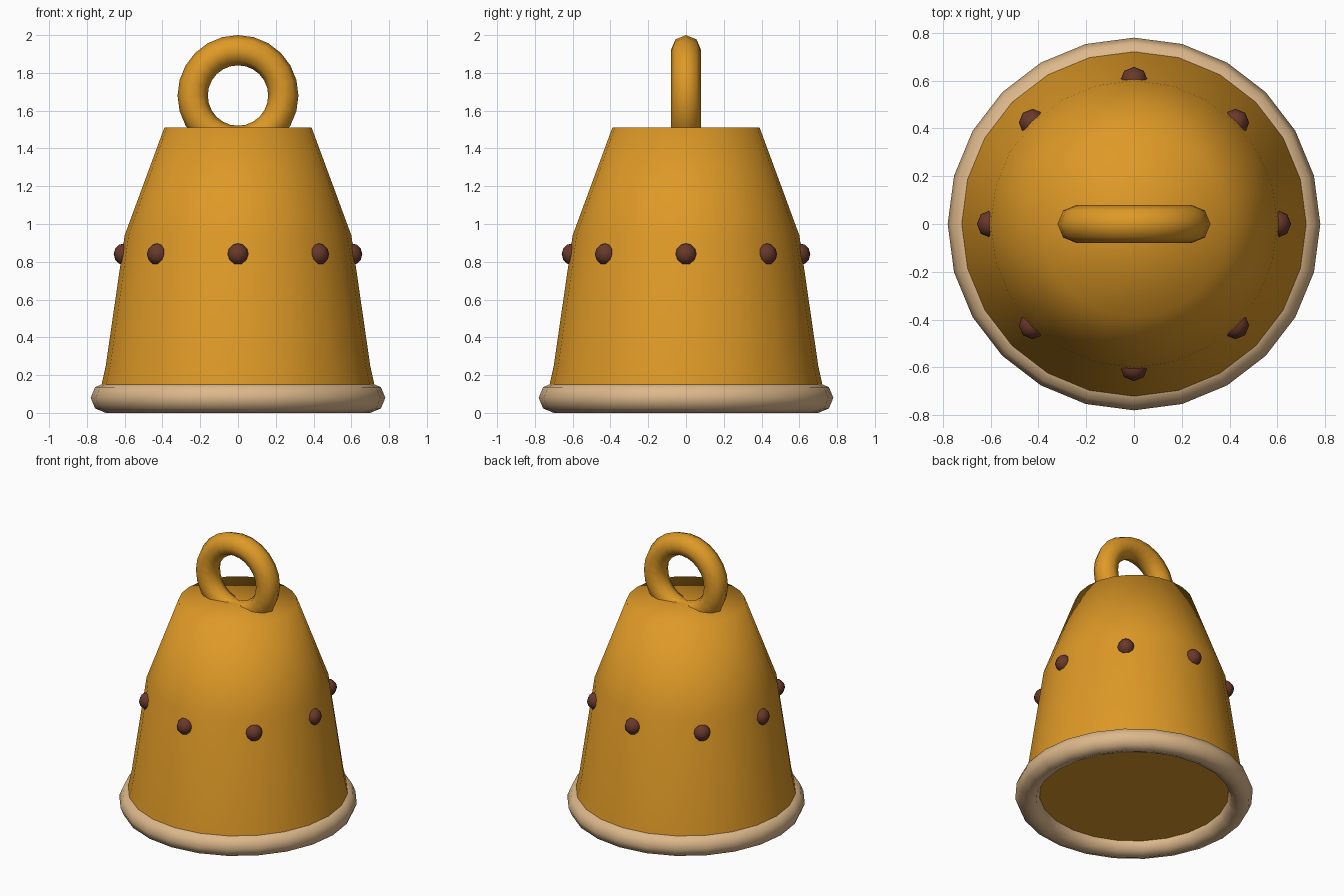
import bpy, bmesh, math

if "Cube" in bpy.data.objects:
    bpy.data.objects.remove(bpy.data.objects["Cube"])


def material(name, rgb):
    m = bpy.data.materials.new(name)
    m.diffuse_color = (*rgb, 1)
    m.use_nodes = True
    m.node_tree.nodes["Principled BSDF"].inputs["Base Color"].default_value = m.diffuse_color
    return m


gold = material("golden orange", (0.73, 0.32, 0.02))
tan = material("tan", (0.72, 0.48, 0.26))
brown = material("dark brown", (0.14, 0.04, 0.023))


def finish(obj, name, mat):
    obj.name = name
    obj.data.materials.append(mat)
    for p in obj.data.polygons:
        p.use_smooth = True
    return obj


def lathe(name, profile, sides, mat):
    bm = bmesh.new()
    rings = []
    for r, z in profile:
        rings.append([bm.verts.new((r * math.cos(2 * math.pi * i / sides),
                                    r * math.sin(2 * math.pi * i / sides), z))
                      for i in range(sides)])
    for a, b in zip(rings, rings[1:]):
        for i in range(sides):
            j = (i + 1) % sides
            bm.faces.new((a[i], a[j], b[j], b[i]))
    bm.faces.new(rings[0][::-1])
    bm.faces.new(rings[-1])
    mesh = bpy.data.meshes.new(name)
    bm.to_mesh(mesh)
    bm.free()
    obj = bpy.data.objects.new(name, mesh)
    bpy.context.collection.objects.link(obj)
    return finish(obj, name, mat)


# Bell body, closed at the base
body = lathe("bell_body", [(0.73, 0.08), (0.72, 0.16), (0.70, 0.25),
                           (0.60, 0.94), (0.39, 1.51)], 24, gold)
# Only the underside stays flat
body.data.polygons[-2].use_smooth = False
for e in body.data.edges:
    if all(body.data.vertices[v].co.z < 0.1 for v in e.vertices):
        e.use_edge_sharp = True

# Rounded rim at the base
bpy.ops.mesh.primitive_torus_add(major_radius=0.70, minor_radius=0.08,
                                 major_segments=24, minor_segments=8,
                                 location=(0, 0, 0.08))
finish(bpy.context.object, "base_rim", tan)

# Hanging ring on top
bpy.ops.mesh.primitive_torus_add(major_radius=0.24, minor_radius=0.08,
                                 major_segments=24, minor_segments=8,
                                 location=(0, 0, 1.68),
                                 rotation=(math.pi / 2, 0, 0))
finish(bpy.context.object, "hanging_ring", gold)

# Eight studs around the body
for i in range(8):
    a = i * math.pi / 4
    bpy.ops.mesh.primitive_uv_sphere_add(segments=8, ring_count=6, radius=0.058,
                                         location=(0.6 * math.cos(a), 0.6 * math.sin(a), 0.84))
    finish(bpy.context.object, f"stud_{i + 1}", brown)
